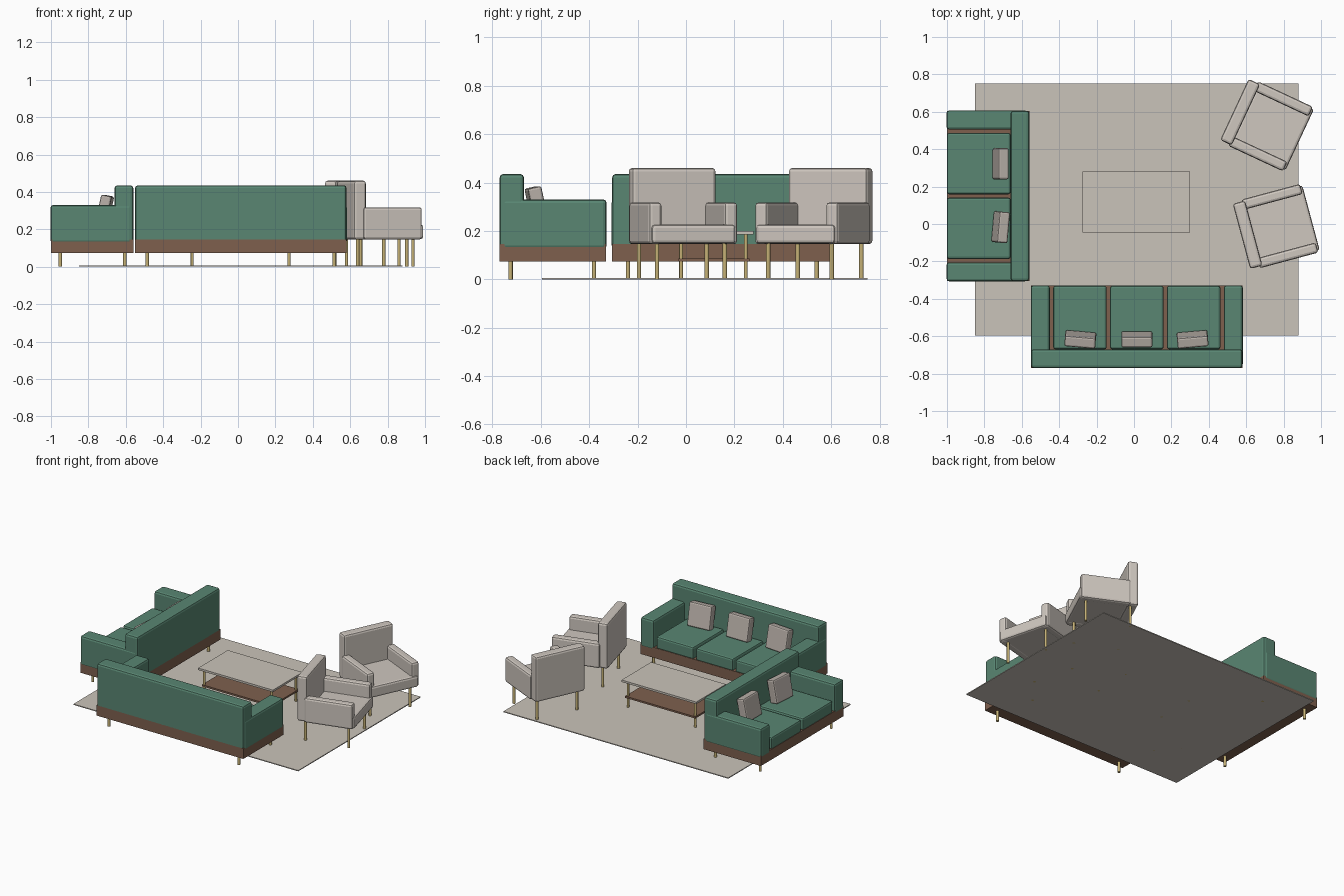
import bpy, bmesh
from math import radians
from mathutils import Matrix, Vector

cube = bpy.data.objects.get("Cube")
if cube:
    bpy.data.objects.remove(cube, do_unlink=True)


def material(name, r, g, b):
    m = bpy.data.materials.new(name)
    m.use_nodes = True
    m.diffuse_color = (r, g, b, 1)
    m.node_tree.nodes["Principled BSDF"].inputs["Base Color"].default_value = (r, g, b, 1)
    return m


green = material("green fabric", 0.10, 0.24, 0.17)
brown = material("brown wood", 0.21, 0.117, 0.076)
cream = material("cream upholstery", 0.62, 0.57, 0.52)
taupe = material("pillow fabric", 0.49, 0.44, 0.40)
stone = material("rug and tabletop", 0.59, 0.55, 0.49)
gold = material("brass", 0.56, 0.44, 0.18)


def finish(name, bm, mat, place):
    mesh = bpy.data.meshes.new(name)
    bm.transform(place)
    bm.to_mesh(mesh)
    bm.free()
    mesh.materials.append(mat)
    obj = bpy.data.objects.new(name, mesh)
    bpy.context.collection.objects.link(obj)
    return obj


def box(name, x, y, z, mat, place=Matrix(), bevel=0.0):
    """Box from (low, high) ranges, with optional rounded edges."""
    bm = bmesh.new()
    bmesh.ops.create_cube(bm, size=1)
    size = Vector([r[1] - r[0] for r in (x, y, z)])
    mid = Vector([(r[1] + r[0]) / 2 for r in (x, y, z)])
    bmesh.ops.transform(bm, verts=bm.verts,
                        matrix=Matrix.Translation(mid) @ Matrix.Diagonal(size.to_4d()))
    obj = finish(name, bm, mat, place)
    if bevel:
        mod = obj.modifiers.new("rounded edges", "BEVEL")
        mod.width = bevel
        mod.segments = 2
    return obj


def legs(name, xs, ys, top, place=Matrix(), radius=0.009):
    for x in xs:
        for y in ys:
            bm = bmesh.new()
            bmesh.ops.create_cone(bm, cap_ends=True, segments=16, radius1=radius,
                                  radius2=radius, depth=top)
            obj = finish(name, bm, gold, place @ Matrix.Translation((x, y, top / 2)))
            for p in obj.data.polygons:
                p.use_smooth = len(p.vertices) == 4


def spot(x, y, degrees):
    return Matrix.Translation((x, y, 0)) @ Matrix.Rotation(radians(degrees), 4, "Z")


def sofa(name, place, width, seats, pillows):
    """Sofa facing local +y, centred on its footprint."""
    w, d, arm, back = width / 2, 0.22, 0.1, -0.12
    box(name + "_base", (-w, w), (-d, d), (0.073, 0.145), brown, place)
    box(name + "_back", (-w, w), (-d, back), (0.13, 0.435), green, place, 0.014)
    for s in (-1, 1):
        outer, inner = s * (w + 0.002), s * (w - arm)
        box(name + "_arm", sorted((outer, inner)), (-d + 0.01, d + 0.002),
            (0.125, 0.33), green, place, 0.014)
    # seat cushions separated by narrow gaps
    gap = 0.018
    inside = 2 * (w - arm)
    step = (inside - gap) / seats
    for i in range(seats):
        left = -inside / 2 + gap + i * step
        box(name + "_seat_cushion", (left, left + step - gap), (back, d),
            (0.14, 0.225), green, place, 0.012)
    # loose pillows leaning on the back
    for x, turn in pillows:
        tilt = (place @ Matrix.Translation((x, -0.067, 0.302))
                @ Matrix.Rotation(radians(turn), 4, "Z") @ Matrix.Rotation(radians(12), 4, "X"))
        box(name + "_pillow", (-0.083, 0.083), (-0.029, 0.029), (-0.08, 0.08),
            taupe, tilt, 0.01)
    legs(name + "_leg", (-w + 0.065, w - 0.065), (-0.175, 0.17), 0.08, place)


def armchair(name, place):
    """Armchair facing local +x."""
    box(name + "_back", (-0.19, -0.122), (-0.18, 0.18), (0.145, 0.46), cream, place, 0.014)
    box(name + "_seat", (-0.13, 0.195), (-0.18, 0.18), (0.147, 0.226), cream, place, 0.014)
    for s in (-1, 1):
        box(name + "_arm", (-0.14, 0.185), sorted((s * 0.134, s * 0.19)),
            (0.145, 0.318), cream, place, 0.014)
    legs(name + "_leg", (-0.145, 0.145), (-0.145, 0.145), 0.155, place)


# rug
box("rug", (-0.85, 0.88), (-0.595, 0.75), (0, 0.006), stone)

# sofas
sofa("long_sofa", spot(0.015, -0.55, 0), 1.13, 3, [(-0.302, -5), (0, 0), (0.298, 5)])
sofa("short_sofa", spot(-0.78, 0.15, 90), 0.91, 2, [(0.172, 0), (-0.167, -5)])

# armchairs
armchair("rear_armchair", spot(0.709, 0.532, -25))
armchair("front_armchair", spot(0.758, -0.017, 15))

# coffee table
box("table_top", (-0.275, 0.3), (-0.045, 0.28), (0.186, 0.2), stone)
box("table_shelf", (-0.255, 0.285), (-0.032, 0.262), (0.073, 0.085), brown)
legs("table_leg", (-0.245, 0.273), (-0.02, 0.247), 0.188, radius=0.008)
